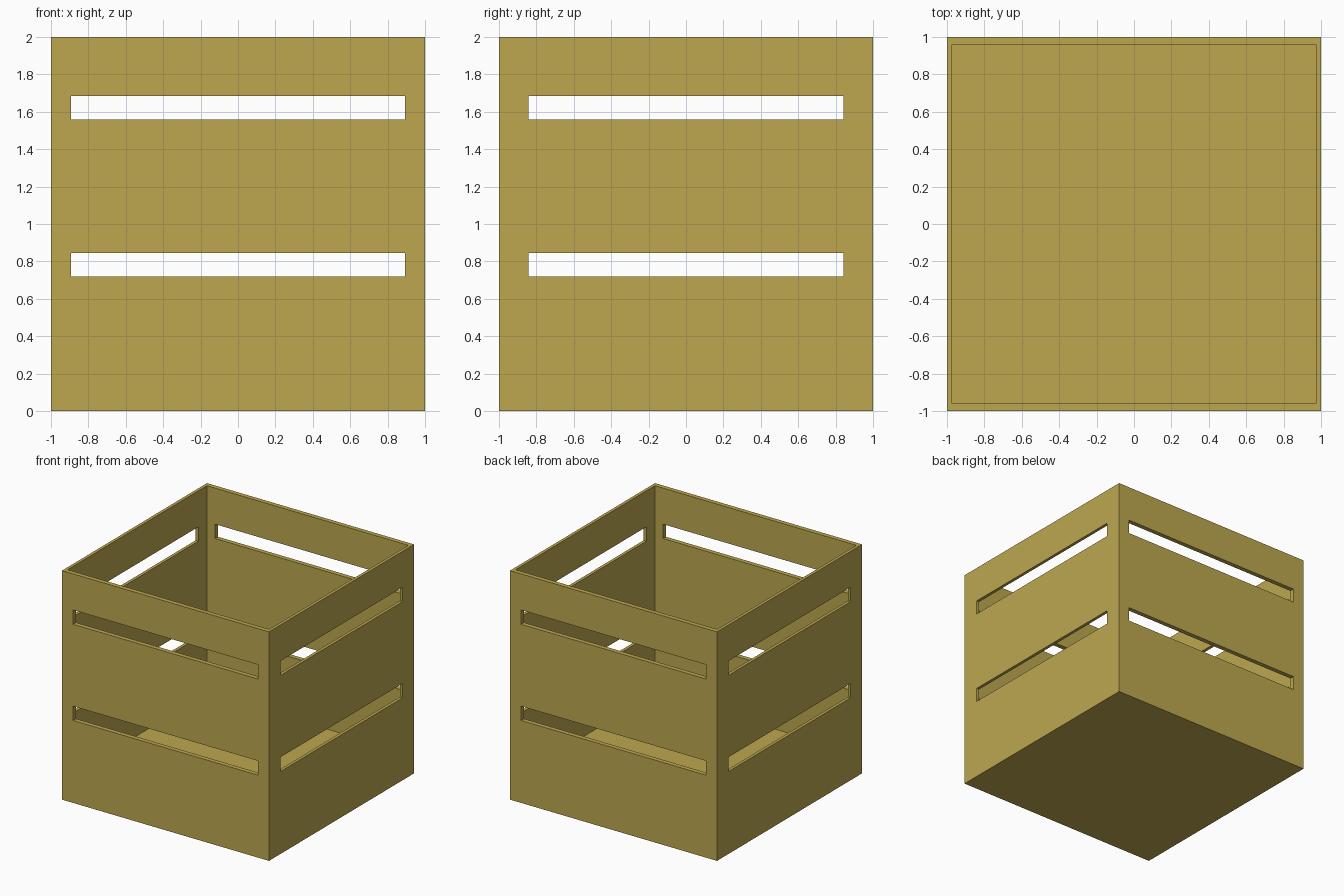
import bpy

if "Cube" in bpy.data.objects:
    bpy.data.objects.remove(bpy.data.objects["Cube"])

mat = bpy.data.materials.new("ochre_wood")
mat.diffuse_color = (0.51, 0.39, 0.08, 1)
mat.use_nodes = True
mat.node_tree.nodes["Principled BSDF"].inputs["Base Color"].default_value = mat.diffuse_color


def box(name, x, y, z):
    """Box spanning the (min, max) ranges x, y, z."""
    bpy.ops.mesh.primitive_cube_add(size=1)
    ob = bpy.context.object
    ob.name = name
    for v in ob.data.vertices:
        v.co = [r[0] if c < 0 else r[1] for c, r in zip(v.co, (x, y, z))]
    return ob


def cut(target, cutter):
    cutter.hide_render = True
    mod = target.modifiers.new(cutter.name, 'BOOLEAN')
    mod.operation = 'DIFFERENCE'
    mod.solver = 'EXACT'
    mod.object = cutter
    bpy.context.view_layer.objects.active = target
    bpy.ops.object.modifier_apply(modifier=mod.name)
    bpy.data.objects.remove(cutter, do_unlink=True)


# Crate body, hollowed from above to leave thin walls and a thick floor
crate = box("crate", (-1, 1), (-1, 1), (0, 2))
cut(crate, box("cavity", (-0.973, 0.973), (-0.96, 0.96), (0.185, 2.5)))

# Two rows of slots through all four walls
for z in ((0.72, 0.845), (1.56, 1.685)):
    cut(crate, box("front_back_slot", (-0.893, 0.893), (-1.5, 1.5), z))
    cut(crate, box("side_slot", (-1.5, 1.5), (-0.843, 0.843), z))

crate.data.materials.clear()
crate.data.materials.append(mat)
